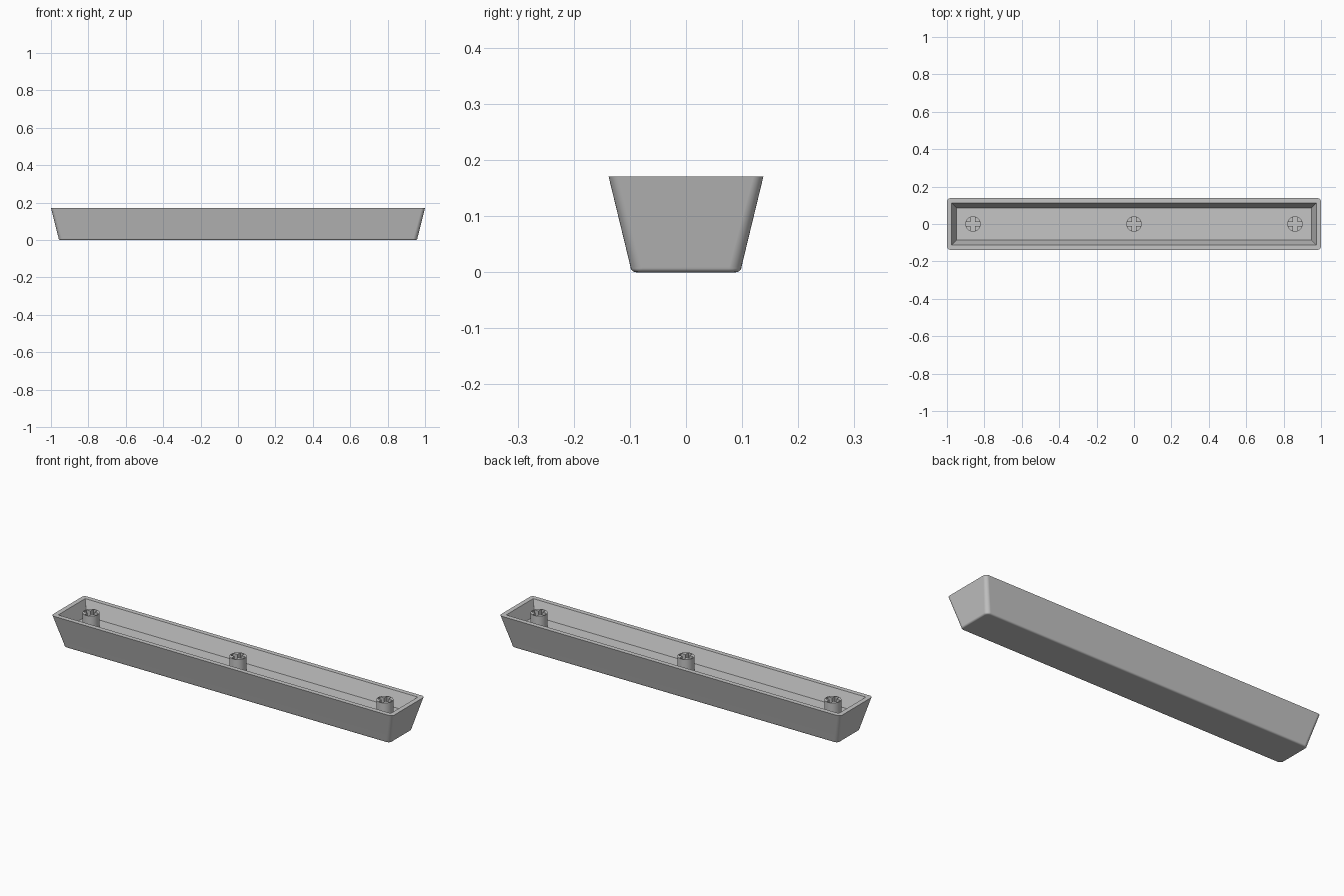
import bpy, bmesh, math

if "Cube" in bpy.data.objects:
    bpy.data.objects.remove(bpy.data.objects["Cube"])

FLOOR = 0.095
STEM_TOP = 0.171

mat = bpy.data.materials.new("mid grey plastic")
mat.diffuse_color = (0.56, 0.56, 0.56, 1)
mat.use_nodes = True
mat.node_tree.nodes["Principled BSDF"].inputs["Base Color"].default_value = mat.diffuse_color


def rounded_rect(hx, hy, r, n=6):
    pts = []
    for k, (sx, sy) in enumerate([(1, 1), (-1, 1), (-1, -1), (1, -1)]):
        for i in range(n + 1):
            a = math.pi / 2 * (k + i / n)
            pts.append((sx * (hx - r) + r * math.cos(a), sy * (hy - r) + r * math.sin(a)))
    return pts


def ring(bm, pts, z):
    return [bm.verts.new((x, y, z)) for x, y in pts]


def bridge(bm, a, b):
    for i in range(len(a)):
        j = (i + 1) % len(a)
        bm.faces.new((a[i], a[j], b[j], b[i]))


def finish(bm, name):
    bmesh.ops.recalc_face_normals(bm, faces=bm.faces)
    me = bpy.data.meshes.new(name)
    bm.to_mesh(me)
    bm.free()
    me.materials.append(mat)
    ob = bpy.data.objects.new(name, me)
    bpy.context.collection.objects.link(ob)
    bpy.ops.object.select_all(action='DESELECT')
    ob.select_set(True)
    bpy.context.view_layer.objects.active = ob
    bpy.ops.object.shade_smooth_by_angle(angle=math.radians(35))
    # Large walls stay flat while fillets blend
    wn = ob.modifiers.new("flat_walls", 'WEIGHTED_NORMAL')
    wn.keep_sharp = True
    return ob


# Tapered hollow shell: filleted underside, outer wall, rim, inner wall, floor
H, R = 0.171, 0.01
rings = []
for i in range(6):
    a = math.pi / 2 * i / 5
    inset = R * (1 - math.sin(a))
    rings.append((0.959 - inset, 0.099 - inset, 0.022 - inset, R * (1 - math.cos(a))))
rings += [(1.0, 0.138, 0.018, H), (0.975, 0.113, 0.002, H), (0.949, 0.086, 0.002, FLOOR)]
bm = bmesh.new()
loops = [ring(bm, rounded_rect(hx, hy, r), z) for hx, hy, r, z in rings]
for a, b in zip(loops, loops[1:]):
    bridge(bm, a, b)
bm.faces.new(loops[0])
bm.faces.new(loops[-1])
finish(bm, "key_shell")

# Round stems with a cross-shaped socket
L, W = 0.037, 0.012
cross = [(L, -W), (L, W), (W, W), (W, L), (-W, L), (-W, W),
         (-L, W), (-L, -W), (-W, -W), (-W, -L), (W, -L), (W, -W)]
circle = [(0.041 * math.cos(math.tau * i / 48), 0.041 * math.sin(math.tau * i / 48)) for i in range(48)]
for name, x in (("left_stem", -0.861), ("middle_stem", 0), ("right_stem", 0.861)):
    bm = bmesh.new()
    outer_top, outer_low = ring(bm, circle, STEM_TOP), ring(bm, circle, FLOOR - 0.004)
    hole_top, hole_low = ring(bm, cross, STEM_TOP), ring(bm, cross, FLOOR + 0.001)
    bridge(bm, outer_low, outer_top)
    bridge(bm, hole_top, hole_low)
    bm.faces.new(hole_low)
    bm.faces.new(outer_low)
    bm.edges.ensure_lookup_table()
    edges = [e for e in bm.edges if all(v.co.z > STEM_TOP - 1e-5 for v in e.verts)]
    bmesh.ops.triangle_fill(bm, edges=edges, use_beauty=True)
    ob = finish(bm, name)
    ob.location.x = x
